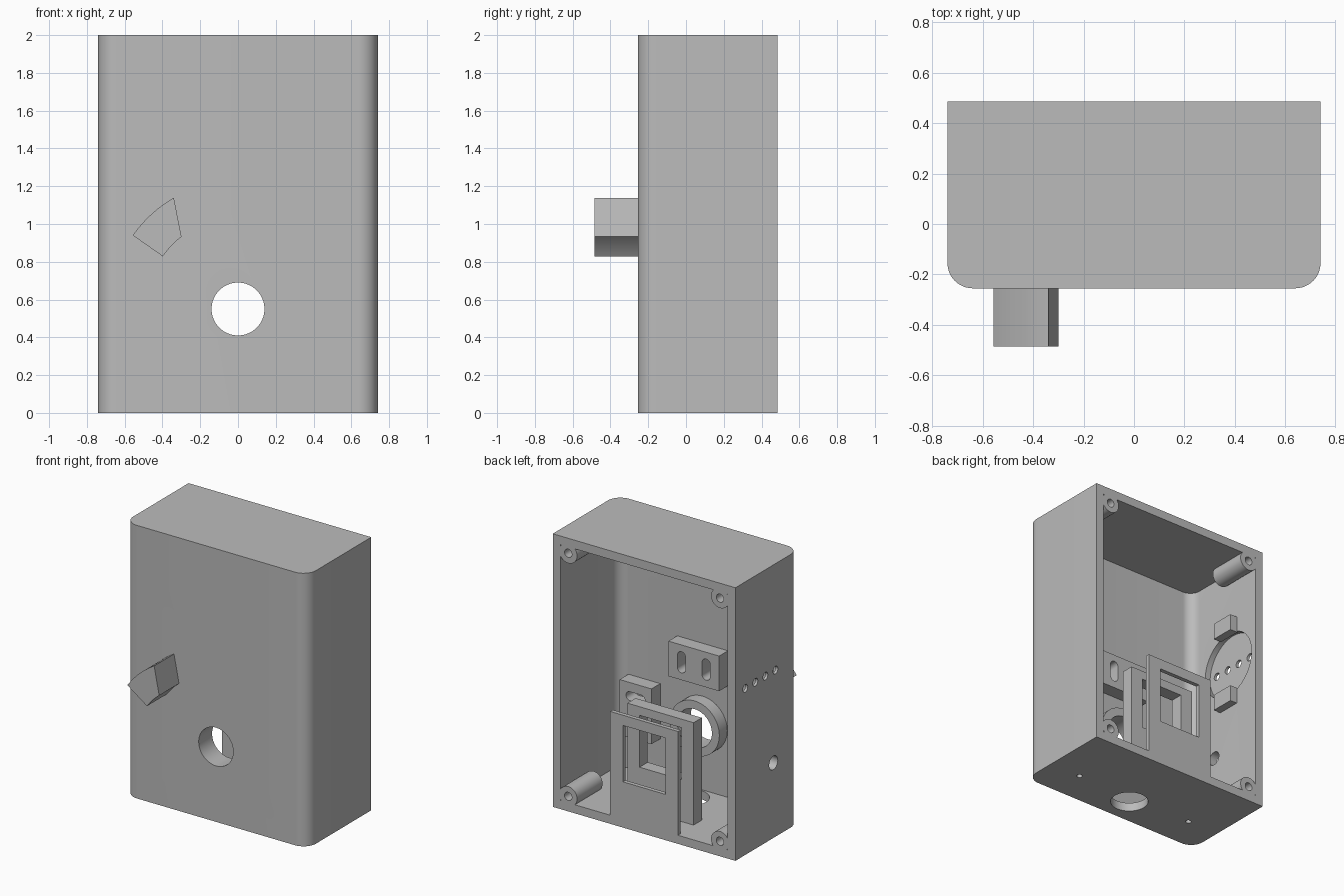
import bpy, bmesh, math

if "Cube" in bpy.data.objects:
    bpy.data.objects.remove(bpy.data.objects["Cube"])

grey = bpy.data.materials.new("grey_plastic")
grey.diffuse_color = (0.5, 0.5, 0.5, 1)
grey.use_nodes = True
grey.node_tree.nodes["Principled BSDF"].inputs["Base Color"].default_value = grey.diffuse_color

X, Y0, Y1, H, T = 0.74, -0.255, 0.485, 2.0, 0.063   # case size and wall
HUB = 0.55                                          # height of front hole


# ---- outline helpers -------------------------------------------------
def arc(cx, cy, r, a0, a1, n=12):
    return [(cx + r * math.cos(math.radians(a0 + (a1 - a0) * i / n)),
             cy + r * math.sin(math.radians(a0 + (a1 - a0) * i / n)))
            for i in range(n + 1)]


def circle(cx, cy, r, n=40):
    return arc(cx, cy, r, 0, 360, n)[:-1]


def rect(a0, a1, b0, b1):
    return [(a0, b0), (a1, b0), (a1, b1), (a0, b1)]


def slot(cx, cy, w, length, upright=True):
    d = (length - w) / 2
    if upright:
        return arc(cx, cy + d, w / 2, 0, 180) + arc(cx, cy - d, w / 2, 180, 360)
    return arc(cx + d, cy, w / 2, -90, 90) + arc(cx - d, cy, w / 2, 90, 270)


def tray(hw, front, back, r):
    """Plan outline with two rounded front corners."""
    return (arc(-hw + r, front + r, r, 180, 270) +
            arc(hw - r, front + r, r, 270, 360) + [(hw, back), (-hw, back)])


# ---- solid helpers ---------------------------------------------------
def prism(name, pts, axis, lo, hi):
    """Extrude a 2D outline along an axis."""
    place = {'x': lambda a, b, h: (h, a, b),
             'y': lambda a, b, h: (a, h, b),
             'z': lambda a, b, h: (a, b, h)}[axis]
    bm = bmesh.new()
    low = [bm.verts.new(place(a, b, lo)) for a, b in pts]
    top = [bm.verts.new(place(a, b, hi)) for a, b in pts]
    bm.faces.new(low)
    bm.faces.new(top)
    n = len(pts)
    for i in range(n):
        j = (i + 1) % n
        bm.faces.new((low[i], low[j], top[j], top[i]))
    bmesh.ops.recalc_face_normals(bm, faces=bm.faces)
    me = bpy.data.meshes.new(name)
    bm.to_mesh(me)
    bm.free()
    me.materials.append(grey)
    ob = bpy.data.objects.new(name, me)
    bpy.context.collection.objects.link(ob)
    return ob


def finish(ob, cuts=()):
    """Subtract (outline, axis, lo, hi) cuts, then smooth the curved faces."""
    cutters = [prism("cutter", *c) for c in cuts]
    for c in cutters:
        c.hide_render = True
        m = ob.modifiers.new("cut", 'BOOLEAN')
        m.operation, m.solver, m.object = 'DIFFERENCE', 'EXACT', c
    if cutters:
        dg = bpy.context.evaluated_depsgraph_get()
        me = bpy.data.meshes.new_from_object(ob.evaluated_get(dg))
        ob.modifiers.clear()
        ob.data = me
        for c in cutters:
            bpy.data.objects.remove(c)
    ob.data.shade_smooth()
    ob.data.set_sharp_from_angle(angle=math.radians(30))


# ---- case: open-backed shell with all its holes ----------------------
cuts = [(tray(X - T, Y0 + T, Y1 + 0.1, 0.08), 'z', T, H - T),
        (circle(0, HUB, 0.14, 64), 'y', -0.4, -0.1),          # front hole
        (circle(0, -0.05, 0.128, 48), 'z', -0.1, 0.1),        # bottom hole
        (circle(0.196, 1.22, 0.245, 64), 'x', -0.72, -0.6),   # round side recess
        (circle(0.045, HUB, 0.05), 'x', -0.8, -0.6)]          # side cable hole
cuts += [(circle(s * 0.485, 0, 0.02, 20), 'z', -0.1, 0.1) for s in (-1, 1)]
cuts += [(circle(0.022 + 0.116 * i, 1.22, 0.028, 24), 'x', -0.8, -0.6)
         for i in range(4)]
finish(prism("case", tray(X, Y0, Y1, 0.1), 'z', 0, H), cuts)

# ---- screw posts in the four back corners ----------------------------
for sx in (-1, 1):
    for z in (0.11, H - 0.11):
        finish(prism("screw_post", circle(sx * 0.615, z, 0.072), 'y', 0.19, Y1),
               [(circle(sx * 0.615, z, 0.03, 24), 'y', 0.25, 0.6)])

# ---- collar behind the front hole ------------------------------------
finish(prism("collar", circle(0, HUB, 0.2, 64), 'y', Y0 + T - 0.01, -0.1),
       [(circle(0, HUB, 0.14, 64), 'y', -0.4, 0)])

# ---- slotted mounting blocks around the collar -----------------------
BY = (Y0 + T - 0.005, -0.09)
finish(prism("upper_slot_block", rect(-0.205, 0.205, 0.88, 1.137), 'y', *BY),
       [(slot(s * 0.1, 1.01, 0.065, 0.155), 'y', Y0 + T, 0) for s in (-1, 1)])
for side in (-1, 1):
    finish(prism("side_slot_block",
                 rect(side * 0.472 - 0.129, side * 0.472 + 0.129,
                      HUB - 0.205, HUB + 0.2), 'y', *BY),
           [(slot(side * 0.472, HUB + s * 0.1, 0.065, 0.155, False),
             'y', Y0 + T, 0) for s in (-1, 1)])

# ---- two upright window frames at the back ---------------------------
finish(prism("rear_window_plate", rect(-0.275, 0.275, 0.03, 0.823), 'y', 0.455, Y1),
       [(rect(-0.172, 0.172, 0.335, 0.748), 'y', 0.4, 0.6)])
finish(prism("inner_window_frame", rect(-0.268, 0.268, 0.05, 0.813), 'y', 0.2, 0.295),
       [(rect(-0.17, 0.17, 0.37, 0.75), 'y', 0.1, 0.4)])

# ---- clips above and below the round recess --------------------------
for z in (1.5, 0.94):
    finish(prism("recess_clip", rect(0.11, 0.285, z - 0.06, z + 0.06),
                 'x', -X + T - 0.005, -0.62))

# ---- ring-segment lug on the front -----------------------------------
finish(prism("front_lug", arc(0, HUB, 0.68, 145, 120) + arc(0, HUB, 0.486, 128, 145, 8),
             'y', -0.485, Y0 + 0.01))
